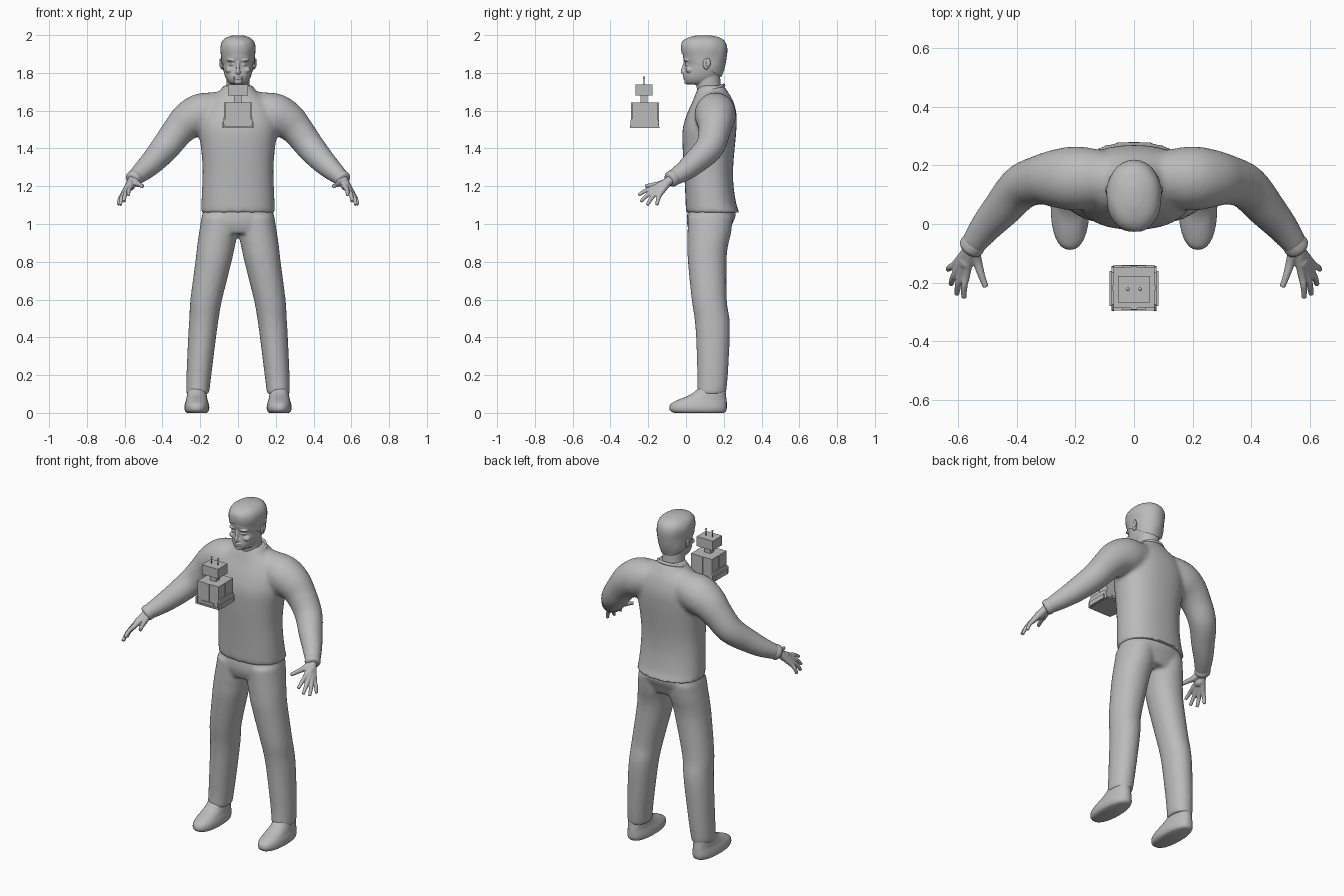
import bpy, bmesh, math
from mathutils import Vector, Matrix

cube = bpy.data.objects.get("Cube")
if cube:
    bpy.data.objects.remove(cube)

grey = bpy.data.materials.new("plain_grey")
grey.use_nodes = True
tone = (0.5, 0.5, 0.5, 1)
grey.diffuse_color = tone
grey.node_tree.nodes["Principled BSDF"].inputs["Base Color"].default_value = tone


def spline(rows, steps=4):
    """Catmull-Rom interpolation of numeric rows."""
    out = []
    for i in range(len(rows) - 1):
        a, b, c, d = rows[max(i - 1, 0)], rows[i], rows[i + 1], rows[min(i + 2, len(rows) - 1)]
        for k in range(steps):
            t = k / steps
            out.append([q + t * (r - p) / 2 + t * t * (p - 2.5 * q + 2 * r - s / 2)
                        + t ** 3 * (1.5 * (q - r) + (s - p) / 2)
                        for p, q, r, s in zip(a, b, c, d)])
    return out + [list(rows[-1])]


def loft(bm, rings, power=2, sides=32):
    """Closed skin over rings given as centre, half axis u, half axis v."""
    def bend(w):
        return math.copysign(abs(w) ** (2 / power), w)
    loops = []
    for c, u, v in rings:
        angles = [2 * math.pi * k / sides for k in range(sides)]
        loops.append([bm.verts.new(c + u * bend(math.cos(a)) + v * bend(math.sin(a))) for a in angles])
    for a, b in zip(loops, loops[1:]):
        for k in range(sides):
            j = (k + 1) % sides
            bm.faces.new((a[k], a[j], b[j], b[k]))
    bm.faces.new(loops[0])
    bm.faces.new(loops[-1])


def stack(bm, rows, power=2):
    """Level sections: z, front y, back y, half width, centre x."""
    loft(bm, [(Vector((x, (f + b) / 2, z)), Vector((w, 0, 0)), Vector((0, (b - f) / 2, 0)))
              for z, f, b, w, x in spline(rows)], power)


def tube(bm, rows, side=1, sides=24):
    """Round limb along points: x, y, z, radius."""
    rows = spline(rows)
    pts = [Vector((r[0] * side, r[1], r[2])) for r in rows]
    rings = []
    for i, p in enumerate(pts):
        t = (pts[min(i + 1, len(pts) - 1)] - pts[max(i - 1, 0)]).normalized()
        u = t.cross(Vector((0, 0, 1))).normalized()
        rings.append((p, u * rows[i][3], t.cross(u) * rows[i][3]))
    loft(bm, rings, sides=sides)


def ball(bm, centre, size):
    bmesh.ops.create_uvsphere(bm, u_segments=20, v_segments=12, radius=1,
                              matrix=Matrix.Translation(centre) @ Matrix.Diagonal((*size, 1)))


def finish(name, bm, voxel=0, relax=0, smooth=True):
    bmesh.ops.recalc_face_normals(bm, faces=bm.faces)
    for f in bm.faces:
        f.smooth = smooth
    me = bpy.data.meshes.new(name)
    bm.to_mesh(me)
    bm.free()
    me.materials.append(grey)
    ob = bpy.data.objects.new(name, me)
    bpy.context.collection.objects.link(ob)
    if voxel:
        m = ob.modifiers.new("merge", "REMESH")
        m.mode, m.voxel_size, m.use_smooth_shade = "VOXEL", voxel, True
        m = ob.modifiers.new("relax", "SMOOTH")
        m.factor, m.iterations = 0.5, relax
    return ob


def box(name, x0, x1, y0, y1, z0, z1):
    bm = bmesh.new()
    bmesh.ops.create_cube(bm, size=1, matrix=Matrix.Translation(((x0 + x1) / 2, (y0 + y1) / 2, (z0 + z1) / 2))
                          @ Matrix.Diagonal((x1 - x0, y1 - y0, z1 - z0, 1)))
    return finish(name, bm, smooth=False)


# Sweater: torso and sleeves merged
bm = bmesh.new()
stack(bm, [(1.06, 0, .285, .198, 0), (1.1, -.002, .268, .195, 0), (1.2, -.006, .252, .19, 0),
           (1.3, -.012, .25, .188, 0), (1.4, -.018, .258, .196, 0), (1.5, -.018, .267, .208, 0),
           (1.58, .004, .268, .2, 0), (1.65, .035, .25, .16, 0), (1.7, .055, .222, .1, 0),
           (1.735, .07, .198, .076, 0)], 2.3)
for s in (1, -1):
    tube(bm, [(.04, .145, 1.645, .07), (.12, .155, 1.605, .098), (.2, .155, 1.58, .11),
              (.265, .155, 1.545, .1), (.32, .15, 1.49, .085), (.385, .125, 1.405, .077),
              (.452, .05, 1.33, .066), (.505, -.01, 1.28, .055), (.553, -.075, 1.24, .042)], s)
finish("sweater", bm, .01, 12)

# Collar band
bm = bmesh.new()
ring = [2 * math.pi * k / 16 for k in range(17)]
tube(bm, [(.08 * math.sin(a), .131 - .068 * math.cos(a), 1.712 - .022 * math.cos(a), .009) for a in ring], sides=10)
finish("collar", bm)

# Trousers: hips and legs merged
bm = bmesh.new()
stack(bm, [(1.085, .012, .262, .184, 0), (1.04, .005, .262, .19, 0), (1, .005, .245, .192, 0),
           (.95, .02, .225, .15, 0)], 2.3)
for s in (1, -1):
    stack(bm, [(1.04, .01, .25, .095, s * .098), (.95, .008, .238, .102, s * .105),
               (.88, .008, .222, .1, s * .117), (.8, .01, .215, .096, s * .13), (.6, .03, .216, .084, s * .168),
               (.5, .045, .23, .078, s * .18), (.4, .053, .232, .074, s * .19), (.2, .06, .222, .066, s * .207),
               (.1, .058, .212, .061, s * .214)], 2.1)
finish("trousers", bm, .01, 8)

# Head, neck and face
bm = bmesh.new()
stack(bm, [(1.738, .02, .1, .03, 0), (1.748, -.002, .14, .048, 0), (1.775, -.01, .17, .066, 0),
           (1.81, -.007, .19, .076, 0), (1.845, -.004, .2, .081, 0), (1.88, -.015, .205, .085, 0),
           (1.93, -.015, .205, .085, 0), (1.97, .02, .18, .06, 0)], 2.2)
stack(bm, [(1.67, .07, .2, .068, 0), (1.73, .055, .185, .062, 0), (1.8, .05, .18, .062, 0)])
tube(bm, [(0, -.003, 1.86, .009), (0, -.012, 1.83, .009), (0, -.017, 1.808, .012), (0, -.004, 1.796, .012)])
ball(bm, (0, -.007, 1.782), (.024, .011, .005))
ball(bm, (0, -.004, 1.77), (.021, .012, .006))
ball(bm, (0, .006, 1.752), (.024, .016, .013))
for s in (1, -1):
    ball(bm, (s * .033, .003, 1.866), (.026, .017, .007))
    ball(bm, (s * .033, .006, 1.844), (.015, .012, .007))
    ball(bm, (s * .045, .018, 1.815), (.022, .02, .016))
    ball(bm, (s * .011, -.006, 1.803), (.007, .009, .006))
finish("head", bm, .004, 3)
for s, side in ((1, "left"), (-1, "right")):
    bm = bmesh.new()
    ball(bm, (s * .086, .108, 1.848), (.009, .019, .03))
    ball(bm, (s * .093, .118, 1.854), (.006, .012, .024))
    finish(side + "_ear", bm)

# Hair cap cut along a sloping hairline, with shallow locks
bm = bmesh.new()
stack(bm, [(1.75, .03, .178, .06, 0), (1.82, 0, .203, .084, 0), (1.88, -.019, .215, .089, 0),
           (1.93, -.028, .218, .094, 0), (1.965, -.02, .207, .085, 0), (1.987, .012, .178, .062, 0),
           (1.999, .06, .13, .025, 0)], 2.1)
for v in bm.verts:
    v.co += Vector((v.co.x, v.co.y - .1, 0)) * .015 * math.sin(70 * v.co.x + 40 * v.co.z) * math.sin(60 * v.co.y)
bmesh.ops.bisect_plane(bm, geom=bm.verts[:] + bm.edges[:] + bm.faces[:], plane_co=(0, -.02, 1.9),
                       plane_no=(0, .13, .22), clear_inner=True)
finish("hair", bm)

# Hands: every finger runs back to the wrist so the palm fills in
knuckles = [(.571, -.17, 1.192), (.588, -.168, 1.177), (.602, -.157, 1.165), (.609, -.138, 1.157)]
tips = [(.58, -.252, 1.152), (.604, -.24, 1.118), (.624, -.206, 1.1), (.634, -.155, 1.1)]
for s, side in ((1, "left"), (-1, "right")):
    bm = bmesh.new()
    for k, t in zip(knuckles, tips):
        mid = [(a + b) / 2 + c for a, b, c in zip(k, t, (.003, 0, .006))]
        tube(bm, [(.545, -.06, 1.245, .026), (.562, -.09, 1.228, .023), (*k, .014), (*mid, .0115), (*t, .009)], s, 14)
    tube(bm, [(.55, -.075, 1.238, .024), (.535, -.125, 1.215, .017), (.52, -.175, 1.207, .0125),
              (.505, -.215, 1.2, .01)], s, 14)
    ball(bm, (s * .571, -.125, 1.202), (.026, .033, .026))
    finish(side + "_hand", bm, .004, 3)
    # Sleeve cuff
    bm = bmesh.new()
    tube(bm, [(.54, -.057, 1.25, .04), (.547, -.067, 1.245, .043), (.556, -.08, 1.237, .043),
              (.562, -.088, 1.232, .036)], s)
    finish(side + "_cuff", bm)
    # Shoe
    bm = bmesh.new()
    x = s * .218
    stack(bm, [(0, -.06, .2, .052, x), (.008, -.08, .211, .061, x), (.025, -.088, .216, .066, x),
               (.048, -.08, .216, .063, x), (.068, -.045, .215, .057, x), (.09, .01, .212, .053, x),
               (.108, .04, .21, .05, x), (.13, .065, .203, .046, x)], 2.3)
    finish(side + "_shoe", bm)

# Small hovering robot: body, neck, head
box("robot_body", -.07, .07, -.287, -.148, 1.507, 1.643)
box("robot_neck", -.02, .02, -.24, -.205, 1.64, 1.685)
box("robot_head", -.054, .054, -.268, -.178, 1.68, 1.738)
# Front and back plates
for label, y in (("front", -.287), ("back", -.148)):
    box("robot_%s_post" % label, -.01, .01, y - .004, y + .004, 1.54, 1.643)
    box("robot_%s_foot" % label, -.04, .04, y - .006, y + .006, 1.522, 1.535)
    box("robot_%s_sill" % label, -.07, .07, y - .008, y + .008, 1.507, 1.516)

for s, side in ((1, "left"), (-1, "right")):
    # Arched tread guard extruded sideways
    bm = bmesh.new()
    profile = [(-.296, 1.508), (-.294, 1.55), (-.275, 1.565), (-.165, 1.565), (-.146, 1.55), (-.144, 1.508)]
    face = bm.faces.new([bm.verts.new((s * .068, y, z)) for y, z in profile])
    grown = bmesh.ops.extrude_face_region(bm, geom=[face])["geom"]
    bmesh.ops.translate(bm, vec=(s * .009, 0, 0), verts=[g for g in grown if isinstance(g, bmesh.types.BMVert)])
    finish("robot_%s_guard" % side, bm, smooth=False)
    lo, hi = sorted((s * .075, s * .084))
    box("robot_%s_tread" % side, lo, hi, -.28, -.16, 1.51, 1.537)
    lo, hi = sorted((s * .068, s * .073))
    box("robot_%s_rib" % side, lo, hi, -.226, -.21, 1.56, 1.643)
    # Antenna with a bead on top
    bm = bmesh.new()
    bmesh.ops.create_cone(bm, cap_ends=True, segments=12, radius1=.003, radius2=.003, depth=.045,
                          matrix=Matrix.Translation((s * .021, -.222, 1.755)))
    ball(bm, (s * .021, -.222, 1.775), (.006, .006, .006))
    finish("robot_%s_antenna" % side, bm)
